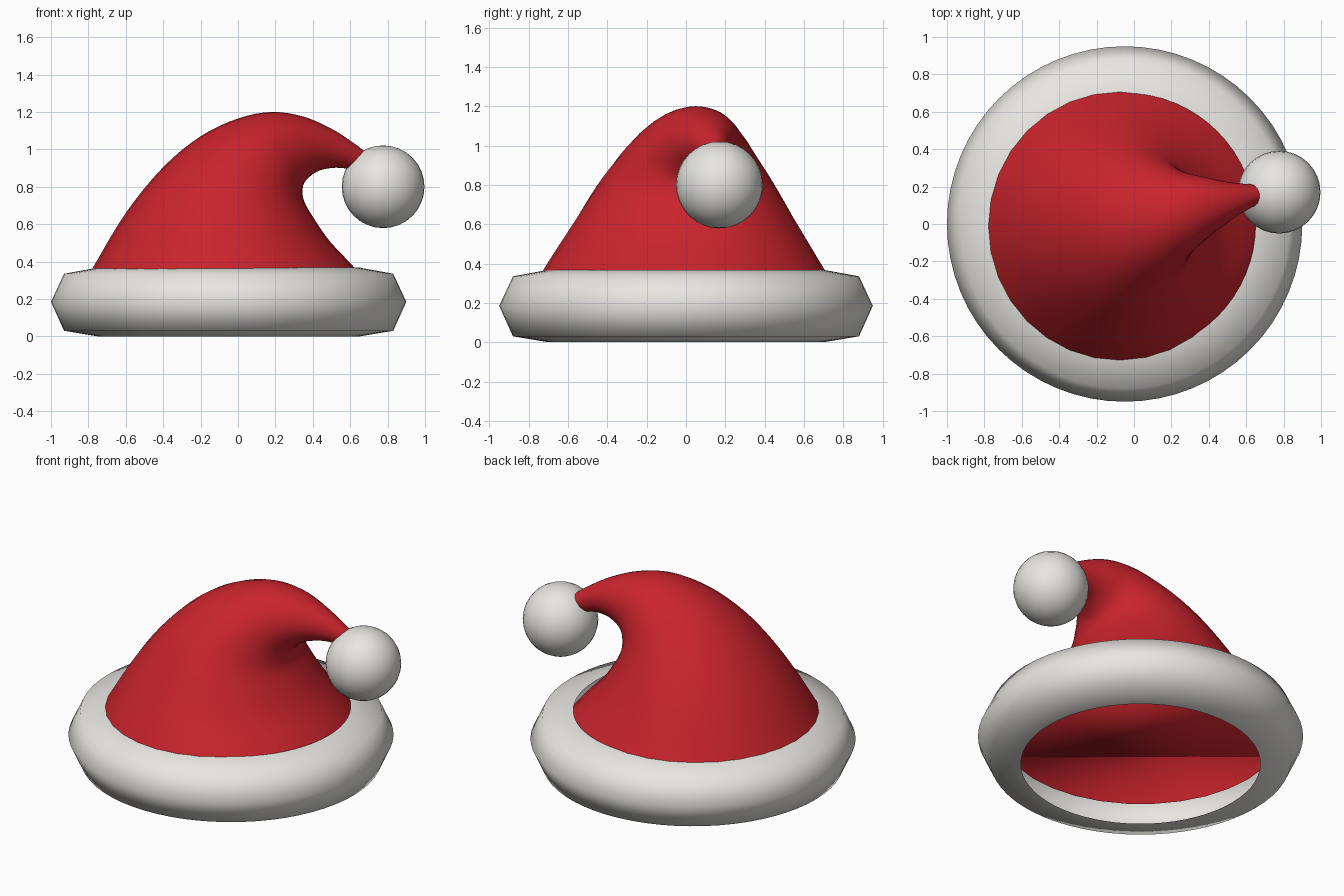
import bpy, bmesh
from math import sin, cos, pi
from mathutils import Vector

if "Cube" in bpy.data.objects:
    bpy.data.objects.remove(bpy.data.objects["Cube"])


def material(name, colour):
    m = bpy.data.materials.new(name)
    m.diffuse_color = (*colour, 1)
    m.use_nodes = True
    m.node_tree.nodes["Principled BSDF"].inputs["Base Color"].default_value = m.diffuse_color
    return m


def ellipse(centre, u, v, n):
    return [centre + u * cos(2 * pi * i / n) + v * sin(2 * pi * i / n)
            for i in range(n)]


def loft(name, rings, mat, cap=False):
    """Skin a list of equal-length point rings into a smooth mesh object."""
    bm = bmesh.new()
    vr = [[bm.verts.new(p) for p in ring] for ring in rings]
    n = len(vr[0])
    for a, b in zip(vr, vr[1:]):
        for i in range(n):
            j = (i + 1) % n
            bm.faces.new((a[i], a[j], b[j], b[i]))
    if cap:
        bm.faces.new(vr[0][::-1])
        bm.faces.new(vr[-1])
    for f in bm.faces:
        f.smooth = True
    if cap:
        bmesh.ops.recalc_face_normals(bm, faces=bm.faces)
    me = bpy.data.meshes.new(name)
    bm.to_mesh(me)
    bm.free()
    me.materials.append(mat)
    ob = bpy.data.objects.new(name, me)
    bpy.context.collection.objects.link(ob)
    return ob


def spline(keys, steps):
    """Catmull-Rom samples through rows of numbers."""
    out = []
    for k in range(len(keys) - 1):
        p0, p1 = keys[max(k - 1, 0)], keys[k]
        p2, p3 = keys[k + 1], keys[min(k + 2, len(keys) - 1)]
        for s in range(steps):
            t = s / steps
            out.append([0.5 * (2 * b + (c - a) * t + (2 * a - 5 * b + 4 * c - d) * t * t
                               + (3 * b - a - 3 * c + d) * t ** 3)
                        for a, b, c, d in zip(p0, p1, p2, p3)])
    return out + [list(keys[-1])]


white = material("white_fur", (0.80, 0.79, 0.75))
red = material("red_felt", (0.59, 0.017, 0.026))

# Fur brim: chunky revolved shell, open towards the inside
profile = [(0.70, 0), (0.88, 0.03), (0.95, 0.185), (0.88, 0.335), (0.70, 0.368)]
loft("brim", [ellipse(Vector((-0.05, 0, z)), Vector((r, 0, 0)), Vector((0, r, 0)), 64)
              for r, z in profile], white)

# Drooping cone: outer x,z / inner x,z / centre y / half width in y
keys = [
    (-0.87, 0.20, 0.76, 0.20, 0.00, 0.815),
    (-0.78, 0.36, 0.63, 0.36, -0.01, 0.72),
    (-0.60, 0.66, 0.49, 0.51, -0.005, 0.58),
    (-0.40, 0.905, 0.40, 0.64, 0.00, 0.46),
    (-0.20, 1.07, 0.355, 0.72, 0.01, 0.365),
    (0.00, 1.165, 0.345, 0.78, 0.025, 0.29),
    (0.18, 1.20, 0.36, 0.83, 0.05, 0.225),
    (0.35, 1.175, 0.42, 0.88, 0.085, 0.165),
    (0.50, 1.11, 0.495, 0.90, 0.115, 0.11),
    (0.61, 1.04, 0.56, 0.90, 0.14, 0.075),
    (0.68, 0.985, 0.61, 0.89, 0.155, 0.055),
    (0.70, 0.95, 0.65, 0.88, 0.16, 0.035),
]
rings = []
for lx, lz, rx, rz, cy, hy in spline(keys, 4):
    left, right = Vector((lx, cy, lz)), Vector((rx, cy, rz))
    rings.append(ellipse((left + right) / 2, (right - left) / 2, Vector((0, hy, 0)), 32))
loft("hat_cone", rings, red, cap=True)

# Pompom
bpy.ops.mesh.primitive_uv_sphere_add(segments=32, ring_count=16, radius=0.221,
                                     location=(0.776, 0.17, 0.80))
pompom = bpy.context.object
pompom.name = "pompom"
pompom.data.materials.append(white)
bpy.ops.object.shade_smooth()
